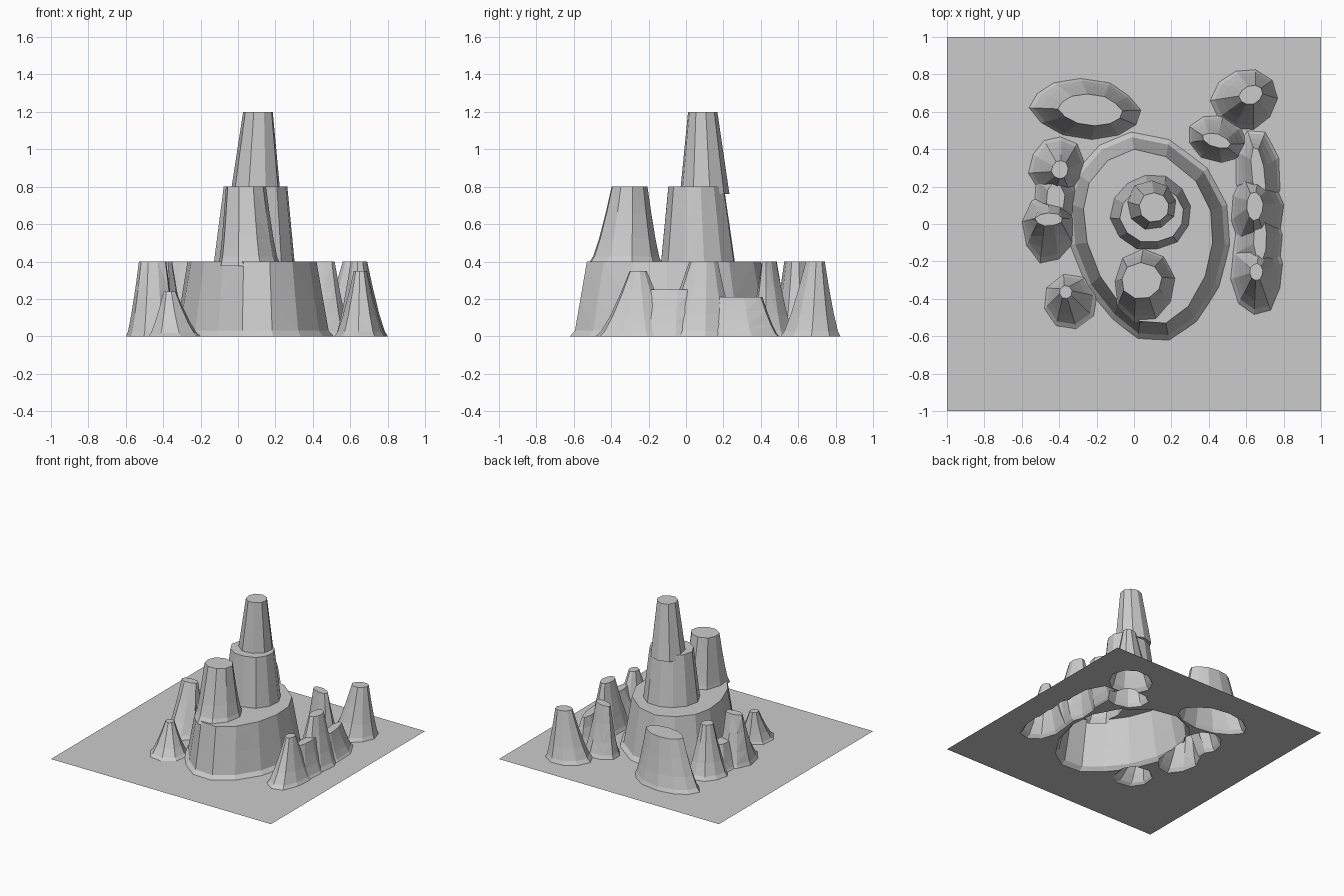
import bpy, bmesh, math, random

if "Cube" in bpy.data.objects:
    bpy.data.objects.remove(bpy.data.objects["Cube"])

random.seed(4)
stone = bpy.data.materials.new("stone_grey")
stone.diffuse_color = (0.6, 0.6, 0.6, 1)
stone.use_nodes = True
stone.node_tree.nodes["Principled BSDF"].inputs["Base Color"].default_value = stone.diffuse_color


def solid(name, rings):
    """Closed solid lofted through rings of equal point count."""
    bm = bmesh.new()
    loops = [[bm.verts.new(p) for p in r] for r in rings]
    n = len(loops[0])
    for a, b in zip(loops, loops[1:]):
        for i in range(n):
            j = (i + 1) % n
            bm.faces.new((a[i], a[j], b[j], b[i]))
    bm.faces.new(loops[0][::-1])
    bm.faces.new(loops[-1])
    bmesh.ops.recalc_face_normals(bm, faces=bm.faces)
    bmesh.ops.triangulate(bm, faces=[f for f in bm.faces if len(f.verts) == 4])
    me = bpy.data.meshes.new(name)
    bm.to_mesh(me)
    bm.free()
    ob = bpy.data.objects.new(name, me)
    bpy.context.collection.objects.link(ob)
    return ob


# (height fraction, how far the wall is from top outline towards base outline)
FLARED = [(-0.06, 1.12), (0.07, 0.84), (0.3, 0.58), (0.65, 0.27), (1, 0)]
STRAIGHT = [(-0.1, 1.1), (0.5, 0.5), (1, 0)]


def mound(name, base, top, z1, z0=0, rot=0, n=10, profile=FLARED):
    """Rocky stump: base and top are x0, x1, y0, y1 extents (before turning)."""
    def ell(e):
        return (e[0] + e[1]) / 2, (e[2] + e[3]) / 2, (e[1] - e[0]) / 2, (e[3] - e[2]) / 2
    b, t = ell(base), ell(top)
    wob = [random.uniform(0.95, 1.06) for _ in range(n)]
    c, s = math.cos(math.radians(rot)), math.sin(math.radians(rot))
    rings = []
    for h, k in profile:
        cx, cy, rx, ry = [t[i] + (b[i] - t[i]) * k for i in range(4)]
        ring = []
        for i in range(n):
            a = 2 * math.pi * (i + 0.3) / n
            x, y = rx * wob[i] * math.cos(a), ry * wob[i] * math.sin(a)
            ring.append((cx + x * c - y * s, cy + x * s + y * c, z0 + (z1 - z0) * h))
        rings.append(ring)
    return solid(name, rings)


# Central mesa: egg-shaped rim, pushed outward lower down
RIM = [(0, .40), (.17, .36), (.33, .23), (.41, .07), (.42, -.1), (.38, -.28),
       (.29, -.44), (.17, -.53), (.03, -.52), (-.08, -.42), (-.18, -.28),
       (-.25, -.10), (-.27, .08), (-.24, .22), (-.14, .34)]
mesa_rings = []
for z, off in [(-.03, .12), (.03, .065), (.2, .035), (.4, 0)]:
    ring = []
    for x, y in RIM:
        dx, dy = x - .08, y + .06
        f = 1 + off / math.hypot(dx, dy)
        ring.append((.08 + dx * f, -.06 + dy * f, z))
    mesa_rings.append(ring)

parts = [
    solid("mesa", mesa_rings),
    # Towers on the mesa
    mound("rear_tower", (-.12, .31, -.14, .27), (-.07, .27, -.10, .21), .8, .4, n=12, profile=STRAIGHT),
    mound("rear_spire", (-.03, .23, -.03, .23), (.03, .19, .01, .17), 1.2, .8, n=9, profile=STRAIGHT),
    mound("front_tower", (-.11, .22, -.52, -.14), (-.07, .15, -.40, -.21), .8, .4, n=9),
    # Back left flat rock
    mound("back_left_rock", (-.55, .04, .46, .77), (-.40, -.06, .53, .69), .4, rot=-6, n=12),
    # Back right rocks
    mound("back_right_rock", (.41, .77, .50, .83), (.56, .69, .64, .74), .4, rot=25),
    mound("inner_right_rock", (.28, .61, .33, .58), (.36, .52, .41, .48), .4, rot=-18, n=9),
    # Right ridge with two peaks joined by low saddles
    mound("right_peak", (.51, .80, -.16, .28), (.60, .69, .02, .17), .4),
    mound("right_front_peak", (.52, .80, -.48, -.02), (.62, .69, -.30, -.21), .35),
    mound("right_front_saddle", (.53, .80, -.34, .12), (.64, .71, -.2, .05), .25, n=8),
    mound("right_back_saddle", (.54, .79, .05, .52), (.63, .70, .12, .42), .21, rot=8, n=8),
    # Left cluster
    mound("left_back_rock", (-.56, -.26, .14, .47), (-.44, -.35, .24, .34), .4),
    mound("left_mid_rock", (-.60, -.31, -.21, .18), (-.53, -.38, -.01, .06), .4, n=9),
    mound("left_saddle", (-.54, -.30, -.06, .34), (-.47, -.37, .05, .22), .2, n=8),
    # Small front left rock
    mound("front_left_rock", (-.49, -.19, -.57, -.27), (-.40, -.33, -.40, -.33), .24, n=8),
]

# Ground slab, fused with all rocks, then opened underneath into a thin shell
terrain = solid("terrain", [[(-1, -1, z), (1, -1, z), (1, 1, z), (-1, 1, z)] for z in (-.2, 0)])
for p in parts:
    m = terrain.modifiers.new(p.name, 'BOOLEAN')
    m.operation, m.solver, m.object = 'UNION', 'EXACT', p
bpy.context.view_layer.update()
dg = bpy.context.evaluated_depsgraph_get()
mesh = bpy.data.meshes.new_from_object(terrain.evaluated_get(dg))
terrain.modifiers.clear()
terrain.data = mesh
for p in parts:
    bpy.data.objects.remove(p)

bm = bmesh.new()
bm.from_mesh(mesh)
under = [f for f in bm.faces if f.calc_center_median().z < -1e-4]
bmesh.ops.delete(bm, geom=under, context='FACES')
for f in bm.faces:
    f.smooth = False
    f.material_index = 0
bm.to_mesh(mesh)
bm.free()
mesh.materials.clear()
mesh.materials.append(stone)
